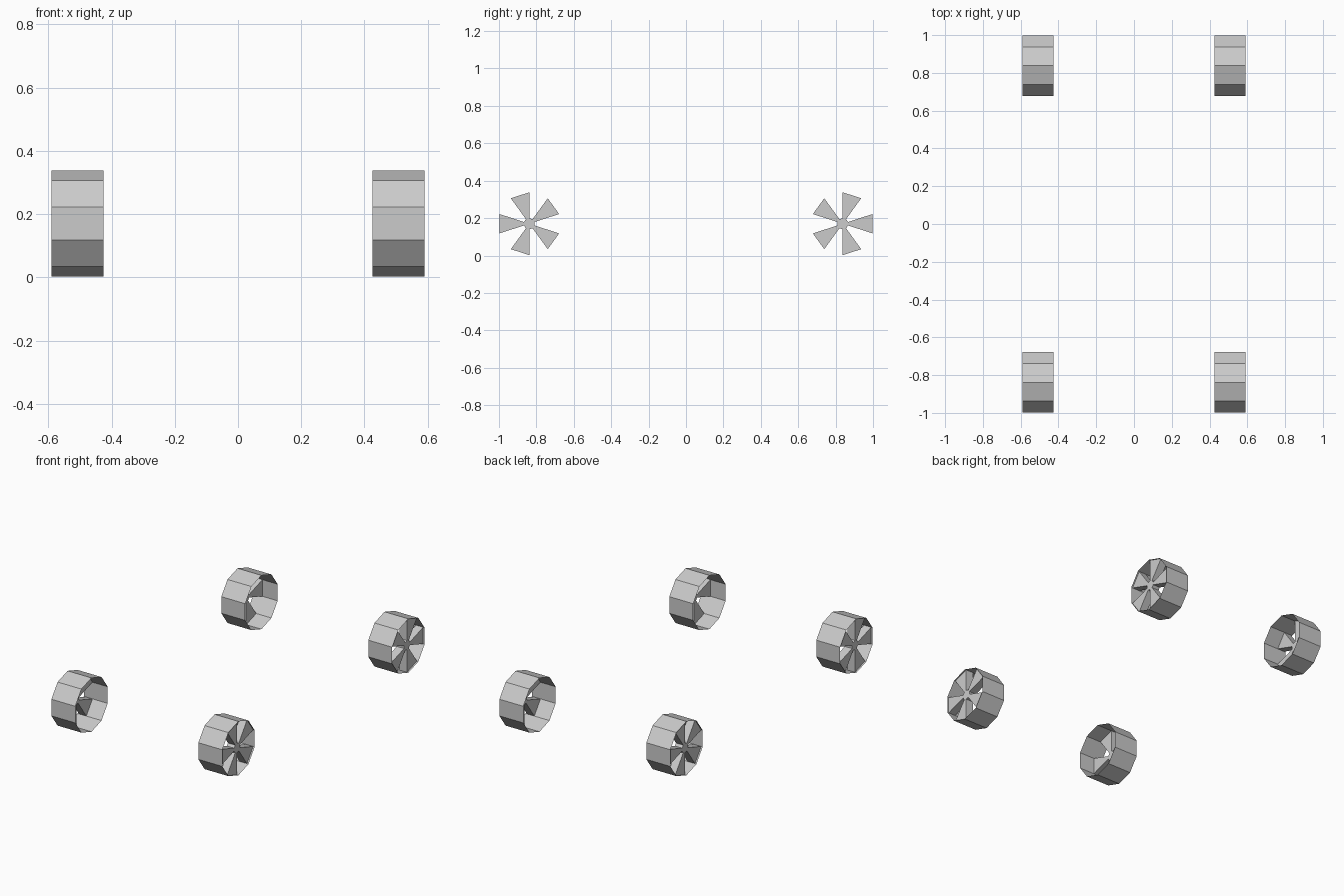
import bpy, bmesh
from math import sin, cos, radians

if "Cube" in bpy.data.objects:
    bpy.data.objects.remove(bpy.data.objects["Cube"])

R, HUB, CY, CZ = 0.168, 0.03, 0.838, 0.17
X_IN, X_OUT = 0.425, 0.59          # wheel width range
FACE, DEPTH = 0.58, 0.05           # spoke face position and thickness


def ring(bm, r, x, sx, sy):
    """Ten points of a decagon in the yz plane, mirrored by the signs."""
    return [bm.verts.new((sx * x, sy * (CY + r * cos(radians(36 * i - 18))),
                          CZ + r * sin(radians(36 * i - 18)))) for i in range(10)]


def finish(bm, name):
    bmesh.ops.recalc_face_normals(bm, faces=bm.faces)
    me = bpy.data.meshes.new(name)
    bm.to_mesh(me)
    bm.free()
    bpy.context.collection.objects.link(bpy.data.objects.new(name, me))


def wheel(label, sx, sy):
    # thin open rim
    bm = bmesh.new()
    a, b = ring(bm, R, X_IN, sx, sy), ring(bm, R, X_OUT, sx, sy)
    for i in range(10):
        j = (i + 1) % 10
        bm.faces.new((a[i], a[j], b[j], b[i]))
    finish(bm, label + "_rim")

    # hub with five wedge spokes, thickened inward
    bm = bmesh.new()
    outer, inner = ring(bm, R, FACE, sx, sy), ring(bm, HUB, FACE, sx, sy)
    bm.faces.new(inner)
    for i in range(0, 10, 2):
        bm.faces.new((inner[i], inner[i + 1], outer[i + 1], outer[i]))
    ext = bmesh.ops.extrude_face_region(bm, geom=bm.faces[:], use_keep_orig=True)
    moved = [g for g in ext["geom"] if isinstance(g, bmesh.types.BMVert)]
    bmesh.ops.translate(bm, verts=moved, vec=(-sx * DEPTH, 0, 0))
    finish(bm, label + "_spokes")


for sx, side in ((1, "right"), (-1, "left")):
    for sy, end in ((1, "back"), (-1, "front")):
        wheel(f"{end}_{side}_wheel", sx, sy)
